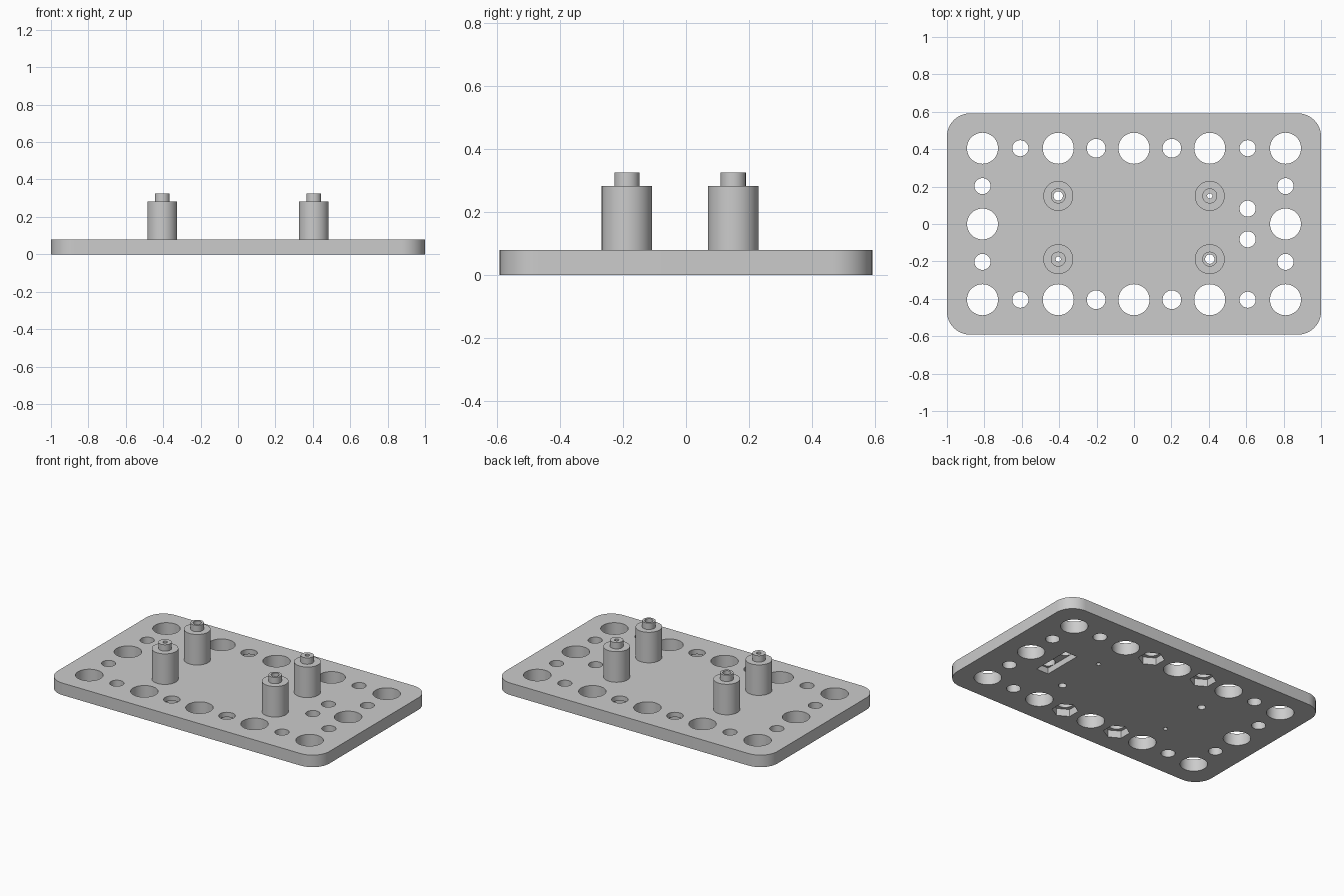
import bpy
import bmesh
import math
from mathutils import Matrix, Vector

cube = bpy.data.objects.get("Cube")
if cube:
    bpy.data.objects.remove(cube, do_unlink=True)

THICK = 0.08          # plate thickness
PITCH = 0.405         # spacing of the large holes
HALF = PITCH / 2

grey = bpy.data.materials.new("plain grey")
grey.use_nodes = True
grey.diffuse_color = (0.6, 0.6, 0.6, 1)
grey.node_tree.nodes["Principled BSDF"].inputs["Base Color"].default_value = (0.6, 0.6, 0.6, 1)


def make_object(name, bm):
    mesh = bpy.data.meshes.new(name)
    bm.to_mesh(mesh)
    bm.free()
    obj = bpy.data.objects.new(name, mesh)
    mesh.materials.append(grey)
    bpy.context.collection.objects.link(obj)
    return obj


def activate(obj):
    bpy.ops.object.select_all(action="DESELECT")
    obj.select_set(True)
    bpy.context.view_layer.objects.active = obj


def smooth(obj):
    activate(obj)
    bpy.ops.object.shade_smooth_by_angle(angle=math.radians(30))


def add_prism(bm, x, y, radius, low, high, sides=48, turn=0.0):
    place = Matrix.Translation((x, y, (low + high) / 2)) @ Matrix.Rotation(turn, 4, "Z")
    bmesh.ops.create_cone(bm, cap_ends=True, segments=sides, radius1=radius,
                          radius2=radius, depth=high - low, matrix=place)


def cut(target, bm, name):
    cutter = make_object(name, bm)
    cutter.hide_render = True
    activate(target)
    mod = target.modifiers.new(name, "BOOLEAN")
    mod.operation = "DIFFERENCE"
    mod.solver = "EXACT"
    mod.object = cutter
    bpy.ops.object.modifier_apply(modifier=mod.name)
    bpy.data.objects.remove(cutter, do_unlink=True)


# Rounded base plate
bm = bmesh.new()
corner, half_x, half_y, steps = 0.125, 1.0, 0.592, 12
outline = []
for quarter, (sx, sy) in enumerate([(1, 1), (-1, 1), (-1, -1), (1, -1)]):
    for i in range(steps + 1):
        a = (quarter + i / steps) * math.pi / 2
        outline.append(bm.verts.new((sx * (half_x - corner) + corner * math.cos(a),
                                     sy * (half_y - corner) + corner * math.sin(a), 0)))
base = bm.faces.new(outline)
top = bmesh.ops.extrude_face_region(bm, geom=[base])
bmesh.ops.translate(bm, vec=(0, 0, THICK),
                    verts=[v for v in top["geom"] if isinstance(v, bmesh.types.BMVert)])
bmesh.ops.recalc_face_normals(bm, faces=bm.faces)
plate = make_object("base_plate", bm)

# Posts: position and bore radius (diagonal pairs match)
posts = {
    "back_right_post": (-PITCH, 0.15, 0.025),
    "back_left_post": (PITCH, 0.15, 0.014),
    "front_right_post": (-PITCH, -0.188, 0.014),
    "front_left_post": (PITCH, -0.188, 0.025),
}

# Through holes
bm = bmesh.new()
holes = [(x * PITCH, y * PITCH, 0.083) for x in range(-2, 3) for y in (-1, 1)]
for s in (-1, 1):
    holes.append((s * 2 * PITCH, 0, 0.083))
    holes.append((3 * HALF, s * 0.082, 0.043))
    for t in (-1, 1):
        holes.append((s * 3 * HALF, t * PITCH, 0.043))
        holes.append((s * HALF, t * PITCH, 0.05))
        holes.append((s * 2 * PITCH, t * HALF, 0.043))
holes += posts.values()
for x, y, radius in holes:
    add_prism(bm, x, y, radius, -0.1, 0.2)
cut(plate, bm, "hole_cutter")

# Underside pockets: four hexagonal recesses and one strap slot
bm = bmesh.new()
for x in (-HALF, HALF):
    for y in (-PITCH, PITCH):
        add_prism(bm, x, y, 0.08, -0.1, 0.048, sides=6, turn=math.radians(0))
slot = Matrix.Translation((3 * HALF, 0, -0.03)) @ Matrix.Diagonal((0.09, 0.27, 0.14, 1))
bmesh.ops.create_cube(bm, size=1, matrix=slot)
cut(plate, bm, "pocket_cutter")
smooth(plate)

# Stepped hollow posts, turned from a profile
for name, (x, y, bore) in posts.items():
    bm = bmesh.new()
    profile = [(0.08, THICK), (0.08, 0.283), (0.04, 0.283),
               (0.04, 0.325), (bore, 0.325), (bore, THICK)]
    verts = [bm.verts.new((r, 0, z)) for r, z in profile]
    edges = [bm.edges.new(pair) for pair in zip(verts, verts[1:])]
    bmesh.ops.spin(bm, geom=verts + edges, cent=Vector(), axis=(0, 0, 1),
                   angle=2 * math.pi, steps=48)
    bmesh.ops.remove_doubles(bm, verts=bm.verts, dist=0.0001)
    bmesh.ops.recalc_face_normals(bm, faces=bm.faces)
    # The outer wall must face away from the axis
    wall = max(bm.faces, key=lambda f: f.calc_center_median().xy.length)
    if wall.normal.dot(wall.calc_center_median() * Vector((1, 1, 0))) < 0:
        bmesh.ops.reverse_faces(bm, faces=bm.faces)
    post = make_object(name, bm)
    post.location = (x, y, 0)
    smooth(post)
